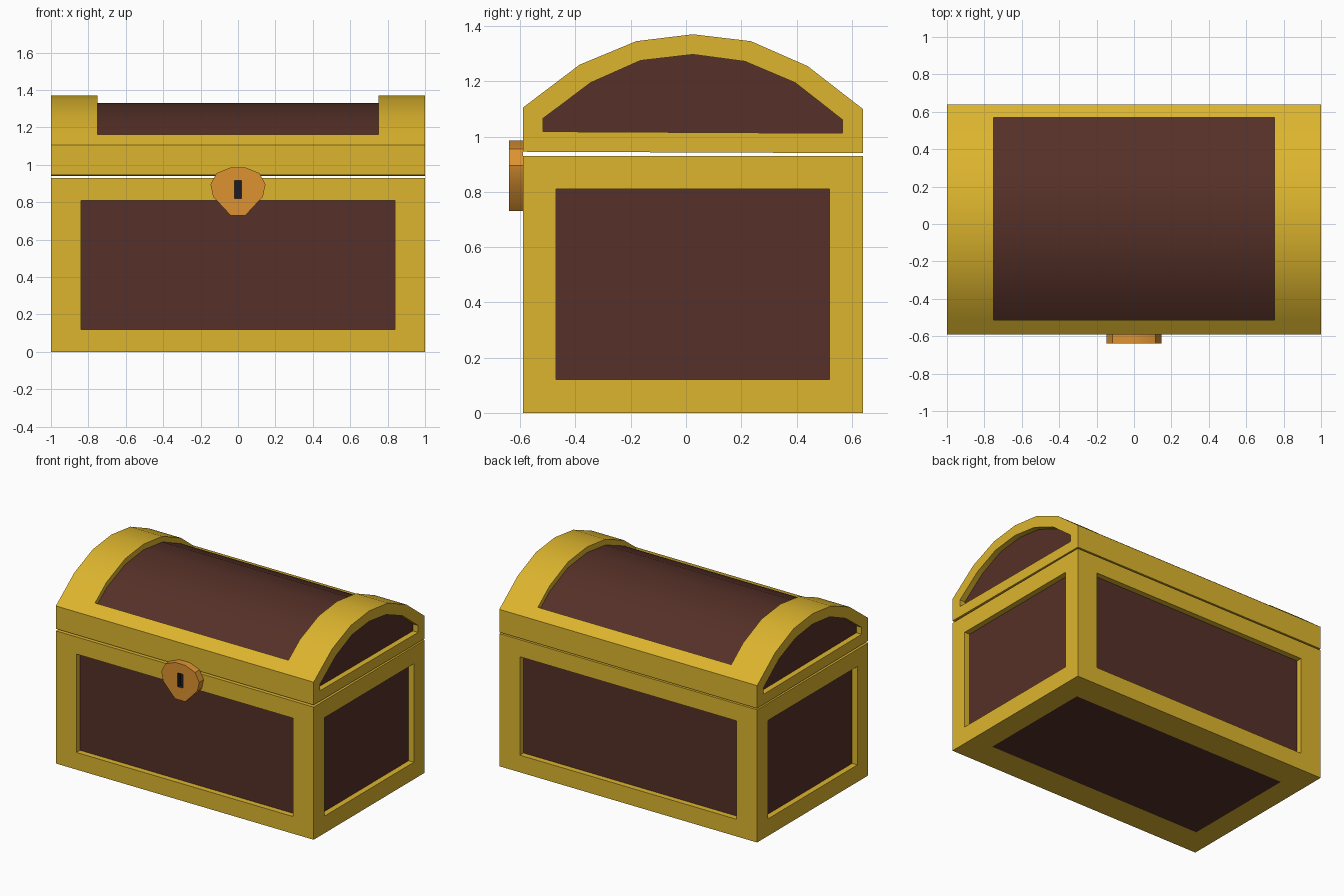
import bpy, bmesh, math
from mathutils import Vector

if "Cube" in bpy.data.objects:
    bpy.data.objects.remove(bpy.data.objects["Cube"])

def mat(name, rgb):
    m = bpy.data.materials.new(name)
    m.diffuse_color = (*rgb, 1)
    m.use_nodes = True
    m.node_tree.nodes["Principled BSDF"].inputs["Base Color"].default_value = m.diffuse_color
    return m

GOLD = mat("gold", (0.72, 0.46, 0.027))
WOOD = mat("dark_wood", (0.092, 0.030, 0.021))
BRONZE = mat("bronze", (0.72, 0.29, 0.03))
BLACK = mat("black", (0.012, 0.012, 0.016))

def face(bm, pts, m=0):
    f = bm.faces.new([bm.verts.new(p) for p in pts])
    f.material_index = m

def panel(bm, outer, inner, inward, wall=0):
    """Frame ring between two loops, recess walls, and a sunken panel."""
    d = Vector(inward)
    outer, inner = [Vector(p) for p in outer], [Vector(p) for p in inner]
    n = len(outer)
    for i in range(n):
        j = (i + 1) % n
        face(bm, (outer[i], outer[j], inner[j], inner[i]))
        if d.length > 0:
            face(bm, (inner[i], inner[j], inner[j] + d, inner[i] + d), wall)
    face(bm, [p + d for p in inner], 1)

def finish(bm, name, mats, angle):
    bmesh.ops.remove_doubles(bm, verts=bm.verts, dist=0.0005)
    bmesh.ops.recalc_face_normals(bm, faces=bm.faces)
    me = bpy.data.meshes.new(name)
    bm.to_mesh(me)
    bm.free()
    for m in mats:
        me.materials.append(m)
    ob = bpy.data.objects.new(name, me)
    bpy.context.collection.objects.link(ob)
    bpy.ops.object.select_all(action='DESELECT')
    ob.select_set(True)
    bpy.context.view_layer.objects.active = ob
    bpy.ops.object.shade_smooth_by_angle(angle=math.radians(angle))
    return ob

def rect(a0, a1, b0, b1):
    return [(a0, b0), (a1, b0), (a1, b1), (a0, b1)]

Y0, Y1, TOP, D = -0.59, 0.64, 0.93, 0.04

# Chest body: sunken wood panels on four sides, flush one below, hollow inside
bm = bmesh.new()
for y, s in ((Y0, 1), (Y1, -1)):
    panel(bm, [(a, y, b) for a, b in rect(-1, 1, 0, TOP)],
          [(a, y, b) for a, b in rect(-0.84, 0.84, 0.12, 0.81)], (0, s * D, 0))
for x in (-1, 1):
    panel(bm, [(x, a, b) for a, b in rect(Y0, Y1, 0, TOP)],
          [(x, a, b) for a, b in rect(-0.47, 0.52, 0.12, 0.81)], (-x * D, 0, 0))
panel(bm, [(a, b, 0) for a, b in rect(-1, 1, Y0, Y1)],
      [(a, b, 0) for a, b in rect(-0.84, 0.84, -0.39, 0.44)], (0, 0, 0))
panel(bm, [(a, b, TOP) for a, b in rect(-1, 1, Y0, Y1)],
      [(a, b, TOP) for a, b in rect(-0.92, 0.92, -0.51, 0.56)], (0, 0, -0.86), 1)
finish(bm, "chest_body", [GOLD, WOOD], 30)

# Lid: arched profile (y, z), third and third-last points bound the roof panel
arch = [(Y0, 0.945), (Y0, 1.105), (-0.513, 1.163), (-0.385, 1.26), (-0.18, 1.345),
        (0.025, 1.37), (0.235, 1.345), (0.44, 1.255), (0.57, 1.154), (Y1, 1.10), (Y1, 0.94)]
end = [(-0.517, 1.018), (-0.517, 1.066), (-0.45, 1.116), (-0.345, 1.195), (-0.165, 1.275),
       (0.025, 1.297), (0.213, 1.272), (0.395, 1.195), (0.50, 1.113), (0.567, 1.06), (0.567, 1.012)]
bm = bmesh.new()
for x in (-1, 1):
    panel(bm, [(x, *p) for p in arch], [(x, *p) for p in end], (-x * D, 0, 0))
xs = [-1, -0.75, 0.75, 1]
down = Vector((0, 0, -D))
for i in range(len(arch) - 1):
    for k in range(3):
        a, b = arch[i], arch[i + 1]
        q = [Vector(p) for p in ((xs[k], *a), (xs[k + 1], *a), (xs[k + 1], *b), (xs[k], *b))]
        if k == 1 and 2 <= i <= 7:
            face(bm, [p + down for p in q], 1)
            # recess walls: both arched sides, plus front and back
            walls = [(q[0], q[3]), (q[1], q[2])]
            if i == 2:
                walls.append((q[0], q[1]))
            if i == 7:
                walls.append((q[2], q[3]))
            for u, v in walls:
                face(bm, (u, v, v + down, u + down))
        else:
            face(bm, q)
zu = lambda y: 0.945 - 0.005 * (y - Y0) / (Y1 - Y0)
panel(bm, [(a, b, zu(b)) for a, b in rect(-1, 1, Y0, Y1)],
      [(a, b, zu(b)) for a, b in rect(-0.92, 0.92, -0.49, 0.54)], (0, 0, 0.13), 1)
finish(bm, "lid", [GOLD, WOOD], 30)

# Lock plate with sunken keyhole
half = [(0.04, 0.985), (0.115, 0.955), (0.147, 0.895), (0.133, 0.83), (0.04, 0.73)]
key = [(0.01, 0.917), (0.02, 0.917), (0.02, 0.88), (0.02, 0.85), (0.02, 0.82)]
def loop(h, y):
    return [(x, y, z) for x, z in h] + [(-x, y, z) for x, z in reversed(h)]
bm = bmesh.new()
front, back = loop(half, -0.64), loop(half, Y0)
panel(bm, front, loop(key, -0.64), (0, 0.03, 0), 1)
for i in range(len(front)):
    j = (i + 1) % len(front)
    face(bm, (front[i], front[j], back[j], back[i]))
face(bm, back)
finish(bm, "lock_plate", [BRONZE, BLACK], 38)
